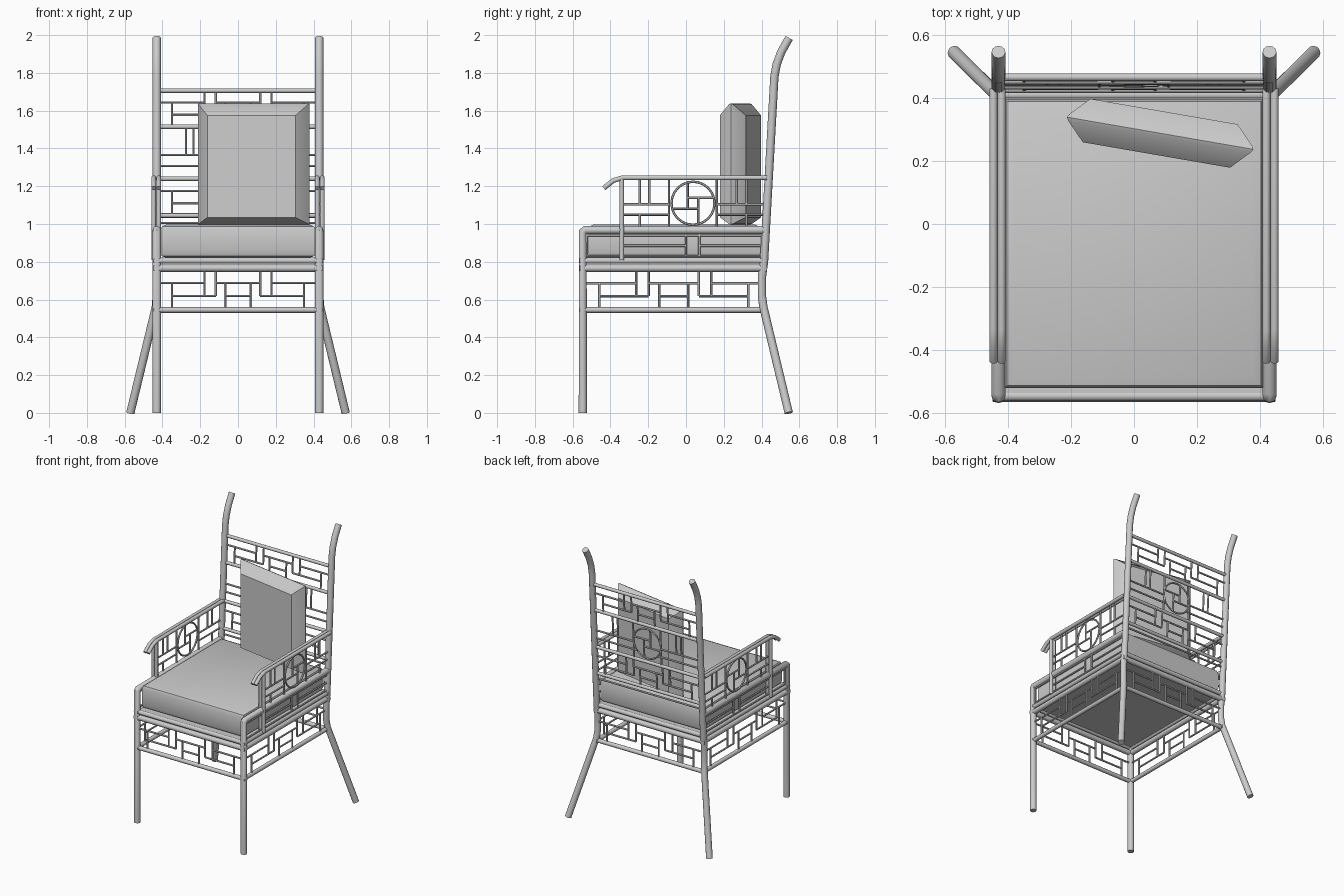
import bpy, bmesh, math
from mathutils import Vector, Matrix

cube = bpy.data.objects.get("Cube")
if cube:
    bpy.data.objects.remove(cube, do_unlink=True)

grey = bpy.data.materials.new("plain grey")
grey.use_nodes = True
grey.diffuse_color = (0.6, 0.6, 0.6, 1)
grey.node_tree.nodes["Principled BSDF"].inputs["Base Color"].default_value = (0.6, 0.6, 0.6, 1)

LEG_X, FRONT_Y, BACK_Y = 0.43, -0.546, 0.41
THIN = 0.0065


def finish(name, bm, angle=40):
    mesh = bpy.data.meshes.new(name)
    bmesh.ops.recalc_face_normals(bm, faces=bm.faces)
    bm.to_mesh(mesh)
    bm.free()
    mesh.materials.append(grey)
    ob = bpy.data.objects.new(name, mesh)
    bpy.context.collection.objects.link(ob)
    bpy.ops.object.select_all(action='DESELECT')
    ob.select_set(True)
    bpy.context.view_layer.objects.active = ob
    bpy.ops.object.shade_smooth_by_angle(angle=math.radians(angle))
    return ob


def skin(bm, rings, closed=False):
    """Join rings of vertices into a solid."""
    pairs = list(zip(rings, rings[1:])) + ([(rings[-1], rings[0])] if closed else [])
    for r, s in pairs:
        for k in range(len(r)):
            j = (k + 1) % len(r)
            bm.faces.new((r[k], r[j], s[j], s[k]))
    if not closed:
        bm.faces.new(rings[0])
        bm.faces.new(rings[-1])


def tube(bm, points, radius, sides=12, closed=False):
    """Sweep a round section along a path, mitred at the bends."""
    pts = [Vector(p) for p in points]
    n = len(pts)
    rings = []
    for i, p in enumerate(pts):
        a = pts[i - 1] if (i or closed) else p
        b = pts[(i + 1) % n] if (i < n - 1 or closed) else p
        d = ((p - a).normalized() + (b - p).normalized()).normalized()
        ref = Vector((1, 0, 0)) if abs(d.x) < 0.7 else Vector((0, 0, 1))
        u = d.cross(ref).normalized()
        v = d.cross(u)
        rings.append([bm.verts.new(p + radius * (u * math.cos(t) + v * math.sin(t)))
                      for t in (math.tau * k / sides for k in range(sides))])
    skin(bm, rings, closed)


def tubes(name, paths, radius):
    bm = bmesh.new()
    for path in paths:
        tube(bm, path, radius)
    return finish(name, bm)


def lattice(name, place, bars, circle=None):
    """Thin fretwork; bars are (u0, v0, u1, v1), place maps (u, v) to 3D."""
    bm = bmesh.new()
    for u0, v0, u1, v1 in bars:
        tube(bm, [place(u0, v0), place(u1, v1)], THIN, 6)
    if circle:
        cu, cv, r = circle
        ring = [math.tau * k / 24 for k in range(24)]
        tube(bm, [place(cu + r * math.cos(t), cv + r * math.sin(t)) for t in ring], THIN, 6, True)
        # pinwheel inside the ring
        for q in range(4):
            c, s = round(math.cos(q * math.pi / 2)), round(math.sin(q * math.pi / 2))
            for x0, y0, x1, y1 in ((-0.25, 0.25, 0.92, 0.25), (0.25, 0.25, 0.25, -0.25)):
                a, b = (x0 * c - y0 * s, x0 * s + y0 * c), (x1 * c - y1 * s, x1 * s + y1 * c)
                tube(bm, [place(cu + r * a[0], cv + r * a[1]),
                          place(cu + r * b[0], cv + r * b[1])], THIN, 6)
    return finish(name, bm)


def mirrored(bars, centre=0):
    return bars + [(2 * centre - a, b, 2 * centre - c, d) for a, b, c, d in bars]


def key_row(half, bottom, top):
    """One row of stepped key fretwork between two rails."""
    h = (top - bottom) / 3
    lo, hi = bottom + h, top - h
    e, a, b, c = 0.83 * half, 0.42 * half, 0.28 * half, 0.16 * half
    return mirrored([(-half, hi, -a, hi), (-e, bottom, -e, hi), (-e, lo, -b, lo),
                     (-a, lo, -a, top), (-b, lo, -b, top), (-b, hi, 0, hi),
                     (-c, bottom, -c, hi), (-c, lo, 0, lo)])


def back_y(z):
    return 0.413 + 0.058 * (z - 0.8)


for s, side in ((1, "left"), (-1, "right")):
    x = s * LEG_X
    # Front leg bending over into the seat side rail
    tubes(side + "_front_leg_and_rail", [[(x, FRONT_Y, 0), (x, FRONT_Y, 0.958),
                                          (x, FRONT_Y + 0.012, 0.968), (x, 0.42, 0.968)]], 0.022)
    # Splayed back leg and curved back post
    tubes(side + "_back_post", [[(s * 0.57, 0.544, 0), (s * 0.435, 0.41, 0.56), (x, 0.402, 0.62),
                                 (x, 0.402, 0.72), (x, 0.413, 0.8), (x, 0.468, 1.78),
                                 (x, 0.48, 1.845), (x, 0.504, 1.91), (x, 0.546, 1.985)]], 0.022)

    # Arm: paired rails with drooping ends, joined by a paired post
    arm, post = [], []
    for ax in (s * 0.42, s * 0.446):
        arm.append([(ax, 0.43, 1.245), (ax, -0.335, 1.245), (ax, -0.385, 1.23), (ax, -0.435, 1.19)])
        post.append([(ax, -0.34, 0.81), (ax, -0.34, 1.245)])
    tubes(side + "_arm", arm, 0.013)
    tubes(side + "_arm_post", post, 0.012)

    def side_place(u, v, s=s):
        return (s * 0.433, u, v)
    bars = mirrored([(-0.09, 0.98, -0.09, 1.24), (-0.345, 1.105, -0.09, 1.105),
                     (-0.345, 1.05, -0.09, 1.05), (-0.245, 1.105, -0.245, 1.24),
                     (-0.195, 1.105, -0.195, 1.24), (-0.245, 0.98, -0.245, 1.05)], 0.037)
    bars += [(-0.54, 0.94, 0.41, 0.94), (-0.54, 0.83, 0.41, 0.83), (-0.34, 0.885, 0, 0.885),
             (0.07, 0.885, 0.41, 0.885), (0, 0.83, 0, 0.95), (0.07, 0.83, 0.07, 0.95),
             (-0.525, 0.83, -0.525, 0.95)]
    lattice(side + "_arm_lattice", side_place, bars, (0.037, 1.11, 0.114))
    lattice(side + "_apron_lattice", lambda u, v, x=x: (x, u - 0.065, v), key_row(0.475, 0.55, 0.755))

# Frame rails around the seat
END = 0.018
for name, z, r in (("upper_seat_frame", 0.806, 0.016), ("lower_seat_frame", 0.766, 0.019),
                   ("apron_rails", 0.545, 0.015)):
    paths = [[(-LEG_X - END, y, z), (LEG_X + END, y, z)] for y in (FRONT_Y, BACK_Y)]
    paths += [[(x, FRONT_Y - END, z), (x, BACK_Y + END, z)] for x in (-LEG_X, LEG_X)]
    tubes(name, paths, r)
for name, y in (("front_apron_lattice", FRONT_Y), ("back_apron_lattice", BACK_Y)):
    lattice(name, lambda u, v, y=y: (u, y, v), key_row(0.42, 0.55, 0.755))

# Seat board filling the frame
bm = bmesh.new()
bmesh.ops.create_cube(bm, size=1, matrix=Matrix.Translation((0, (FRONT_Y + BACK_Y) / 2, 0.81))
                      @ Matrix.Diagonal((2 * LEG_X, BACK_Y - FRONT_Y, 0.015, 1)))
finish("seat_board", bm)

# Backrest
tubes("back_rails", [[(-LEG_X, back_y(z), z), (LEG_X, back_y(z), z)]
                     for z in (1.706, 1.515, 1.24, 1.045)], 0.012)
middle = mirrored([(-0.42, 1.365, -0.11, 1.365), (-0.42, 1.307, -0.09, 1.307),
                   (-0.275, 1.365, -0.275, 1.515), (-0.235, 1.365, -0.235, 1.515),
                   (-0.11, 1.24, -0.11, 1.515), (-0.42, 1.005, 0, 1.005)])
lattice("back_lattice", lambda u, v: (u, back_y(v), v),
        key_row(0.42, 1.515, 1.706) + key_row(0.42, 1.045, 1.24) + middle, (0, 1.377, 0.11))

# Seat cushion with mitred, rounded edges
CORNERS = ((-1, -1), (1, -1), (1, 1), (-1, 1))
bm = bmesh.new()
skin(bm, [[bm.verts.new((a * (0.411 - inset), b * (0.458 - inset) - 0.062, z)) for a, b in CORNERS]
          for inset, z in ((0.03, 0.822), (0.008, 0.83), (0, 0.85), (0, 0.968),
                           (0.008, 0.987), (0.033, 0.998))])
finish("seat_cushion", bm, 35)

# Pillow: widest at its middle seam, tapering to the front and back faces
bm = bmesh.new()
skin(bm, [[bm.verts.new((a * w, d, low if b < 0 else high)) for a, b in CORNERS]
          for w, low, high, d in ((0.237, 1.035, 1.575, -0.07), (0.295, 1.0, 1.634, -0.01),
                                  (0.3, 0.998, 1.638, 0), (0.295, 1.0, 1.634, 0.01),
                                  (0.237, 1.035, 1.575, 0.07))])
pillow = finish("back_pillow", bm, 35)
pillow.location = (0.083, 0.288, 0)
pillow.rotation_euler.z = math.radians(-9.8)
